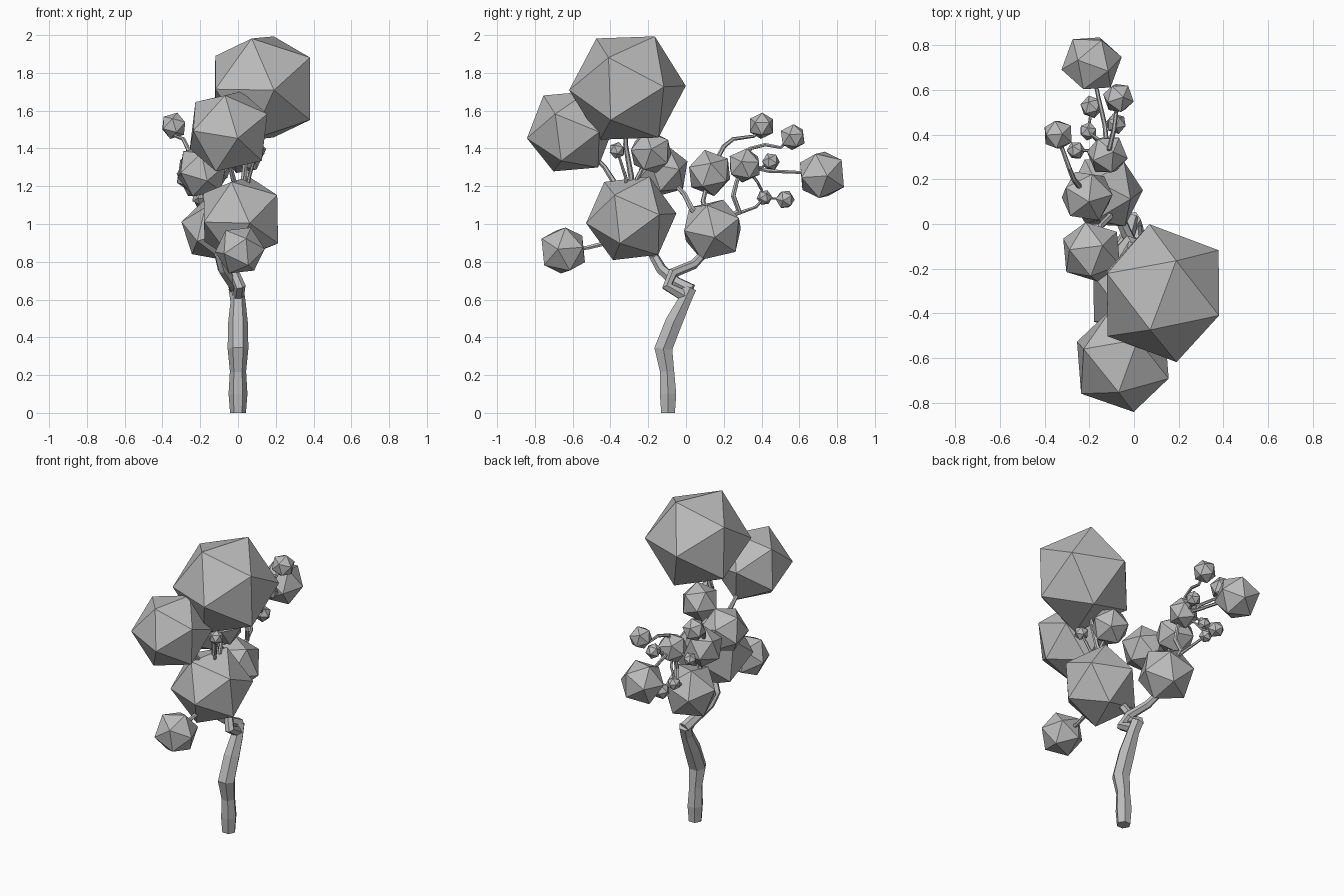
import bpy
import random
from mathutils import Vector, Matrix, Euler

random.seed(4)
if "Cube" in bpy.data.objects:
    bpy.data.objects.remove(bpy.data.objects["Cube"])

# One plain grey for the whole tree
GREY = (0.5, 0.5, 0.5, 1)
grey = bpy.data.materials.new("plain_grey")
grey.use_nodes = True
grey.diffuse_color = GREY
grey.node_tree.nodes["Principled BSDF"].inputs["Base Color"].default_value = GREY


def frame(a, b):
    """Orthonormal basis with a as z and b in the xz plane."""
    z = Vector(a).normalized()
    x = Vector(b)
    x = (x - z * x.dot(z)).normalized()
    return Matrix((x, z.cross(x), z)).transposed()


def foliage(name, centre, radius, corners=None):
    """Faceted ball of leaves; corners gives two neighbouring corner directions."""
    bpy.ops.mesh.primitive_ico_sphere_add(subdivisions=1, radius=radius)
    ob = bpy.context.object
    ob.name = name
    if corners:
        v = [p.co for p in ob.data.vertices]
        top = max(v, key=lambda p: p.z)
        side = max(v, key=lambda p: p.z * 0.1 + p.x if p != top else -9)
        turn = frame(*corners) @ frame(top, side).transposed()
    else:
        turn = Euler([random.uniform(0, 6) for _ in range(3)]).to_matrix()
    ob.data.transform(turn.to_4x4())
    ob.location = centre
    ob.data.materials.append(grey)


def branch(name, points, start, end=None, radii=None):
    """Faceted tapering limb along a path."""
    end = start if end is None else end
    curve = bpy.data.curves.new(name, "CURVE")
    curve.dimensions = "3D"
    curve.bevel_depth = 1
    curve.bevel_resolution = 1
    curve.use_fill_caps = True
    line = curve.splines.new("POLY")
    line.points.add(len(points) - 1)
    line.use_smooth = False
    for i, (p, co) in enumerate(zip(line.points, points)):
        p.co = (*co, 1)
        t = i / (len(points) - 1)
        p.radius = radii[i] if radii else start + (end - start) * t
    ob = bpy.data.objects.new(name, curve)
    bpy.context.collection.objects.link(ob)
    bpy.ops.object.select_all(action="DESELECT")
    ob.select_set(True)
    bpy.context.view_layer.objects.active = ob
    bpy.ops.object.convert(target="MESH")
    ob = bpy.context.object
    ob.name = name
    ob.data.materials.clear()
    ob.data.materials.append(grey)


# Foliage centres
crown = Vector((0.13, -0.31, 1.72))
front_high = Vector((-0.05, -0.61, 1.49))
front_mid = Vector((0.015, -0.29, 1.03))
front_low = Vector((0.01, -0.65, 0.86))
inner = Vector((0.03, -0.185, 1.38))
side = Vector((-0.19, -0.125, 1.28))
back_mid = Vector((-0.13, 0.14, 0.97))
back_high = Vector((-0.21, 0.125, 1.27))
back_hub = Vector((-0.12, 0.31, 1.31))
back_far = Vector((-0.19, 0.72, 1.26))
tip_top = Vector((-0.34, 0.4, 1.52))
tip_back = Vector((-0.07, 0.565, 1.46))
bud_hub = Vector((-0.08, 0.45, 1.33))
bud_right = Vector((-0.26, 0.33, 1.28))
bud_low = Vector((-0.205, 0.415, 1.14))
bud_low_far = Vector((-0.19, 0.525, 1.13))
bud_front = Vector((0.1, -0.365, 1.39))

foliage("crown_foliage", crown, 0.315, ((0.79, 0.61, 0.02), (0.79, -0.32, 0.51)))
foliage("front_high_foliage", front_high, 0.24, ((0.2, -0.96, -0.15), (-0.1, -0.55, 0.85)))
foliage("front_mid_foliage", front_mid, 0.245, ((0.79, 0.6, 0.08), (0.79, -0.35, 0.5)))
for name, centre, radius in (
    ("front_low_foliage", front_low, 0.135), ("inner_foliage", inner, 0.12),
    ("side_foliage", side, 0.145), ("back_mid_foliage", back_mid, 0.175),
    ("back_high_foliage", back_high, 0.125), ("back_hub_foliage", back_hub, 0.095),
    ("back_far_foliage", back_far, 0.138), ("top_tip_foliage", tip_top, 0.072),
    ("back_tip_foliage", tip_back, 0.072), ("hub_bud", bud_hub, 0.048),
    ("right_bud", bud_right, 0.042), ("low_bud", bud_low, 0.042),
    ("far_low_bud", bud_low_far, 0.052), ("front_bud", bud_front, 0.045),
):
    foliage(name, centre, radius)

# Trunk and the two main limbs
branch("trunk", [(0, -0.095, 0), (0, -0.095, 0.1), (0, -0.1, 0.22), (0, -0.12, 0.34),
                 (0, -0.065, 0.48), (0, -0.01, 0.59), (-0.01, 0.02, 0.66)], 0,
       radii=[0.042, 0.05, 0.043, 0.055, 0.052, 0.04, 0.04])
branch("front_limb", [(-0.01, 0.03, 0.65), (-0.03, -0.05, 0.69), (-0.08, -0.13, 0.76),
                      (-0.1, -0.17, 0.83), (-0.03, -0.22, 0.95), front_mid], 0.035, 0.02)
branch("back_limb", [(0, -0.01, 0.62), (0.01, -0.1, 0.67), (-0.02, -0.07, 0.74),
                     (-0.07, 0.04, 0.785), (-0.11, 0.1, 0.85), back_mid], 0.033, 0.02)

# Branches on the front side
branch("front_low_branch", [front_mid, (0.01, -0.42, 0.9), (0, -0.52, 0.875), front_low], 0.016, 0.01)
branch("front_high_branch", [front_mid, (-0.02, -0.38, 1.22), (-0.04, -0.43, 1.3), front_high], 0.018, 0.01)
branch("crown_branch", [front_mid, (0.03, -0.29, 1.25), (0.05, -0.32, 1.42), crown], 0.018, 0.01)
branch("inner_branch", [front_mid, (0.05, -0.26, 1.24), inner], 0.014, 0.01)
branch("front_bud_twig", [front_mid, (0.06, -0.32, 1.25), bud_front], 0.012, 0.007)

# Branches on the back side
branch("side_branch", [back_mid, (-0.11, 0.03, 1.08), (-0.15, -0.01, 1.16), side], 0.018, 0.012)
branch("back_high_branch", [back_mid, (-0.17, 0.09, 1.12), back_high], 0.016, 0.01)
branch("back_hub_branch", [back_mid, (-0.13, 0.28, 1.07), (-0.11, 0.25, 1.15),
                           (-0.11, 0.27, 1.23), back_hub], 0.018, 0.01)
branch("low_bud_twig", [(-0.13, 0.26, 1.05), (-0.16, 0.37, 1.09), bud_low, bud_low_far], 0.01, 0.006)
branch("hanging_twig", [back_hub, (-0.16, 0.38, 1.22), (-0.19, 0.4, 1.18), bud_low], 0.008, 0.006)
branch("top_tip_branch", [back_high, (-0.27, 0.2, 1.41), (-0.29, 0.25, 1.45),
                          (-0.33, 0.36, 1.465), tip_top], 0.013, 0.008)
branch("back_tip_branch", [back_hub, (-0.11, 0.34, 1.4), (-0.09, 0.42, 1.42),
                           (-0.08, 0.5, 1.405), tip_back], 0.012, 0.008)
branch("back_far_branch", [back_hub, (-0.13, 0.44, 1.28), (-0.16, 0.57, 1.275), back_far], 0.012, 0.008)
branch("hub_bud_twig", [back_hub, (-0.1, 0.4, 1.3), bud_hub], 0.009, 0.006)
branch("right_bud_twig", [back_hub, (-0.2, 0.33, 1.3), bud_right], 0.008, 0.006)
